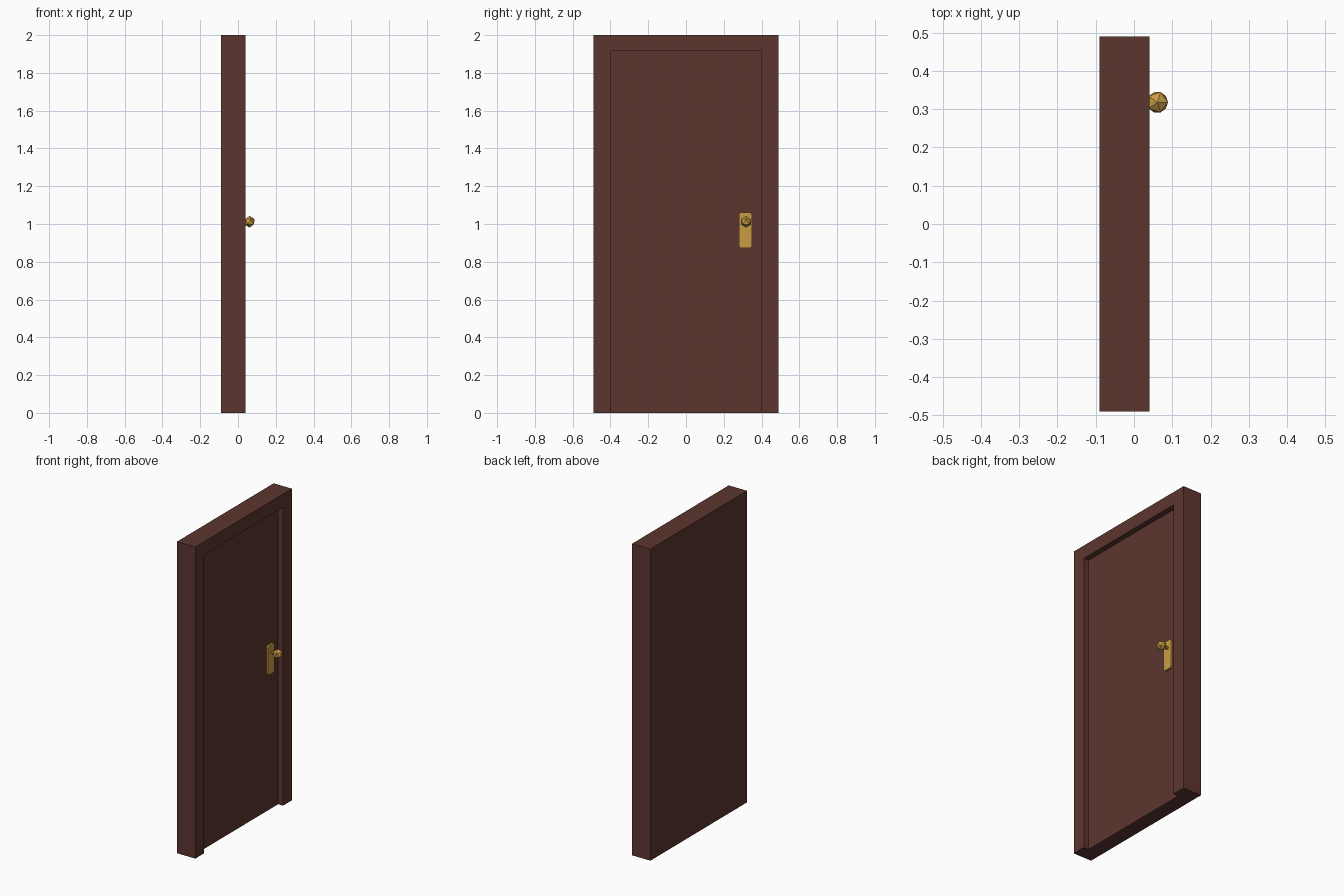
import bpy, bmesh, math
from mathutils import Matrix

if "Cube" in bpy.data.objects:
    bpy.data.objects.remove(bpy.data.objects["Cube"])


def material(name, rgb):
    m = bpy.data.materials.new(name)
    m.diffuse_color = (*rgb, 1.0)
    m.use_nodes = True
    m.node_tree.nodes["Principled BSDF"].inputs["Base Color"].default_value = m.diffuse_color
    return m


wood = material("dark_brown_wood", (0.107, 0.036, 0.028))
brass = material("brass", (0.59, 0.335, 0.058))


def add_object(name, bm, mat):
    bmesh.ops.recalc_face_normals(bm, faces=bm.faces)
    me = bpy.data.meshes.new(name)
    bm.to_mesh(me)
    bm.free()
    me.materials.append(mat)
    ob = bpy.data.objects.new(name, me)
    bpy.context.collection.objects.link(ob)
    return ob


def box(name, lo, hi, mat):
    bm = bmesh.new()
    bmesh.ops.create_cube(bm, size=1)
    for v in bm.verts:
        v.co = [(a + b) / 2 + c * (b - a) for a, b, c in zip(lo, hi, v.co)]
    return add_object(name, bm, mat)


# Door and frame: one slab with a shallow recess open at the floor
FRONT, PANEL = 0.04, 0.005
door = box("door_and_frame", (-0.09, -0.49, 0), (FRONT, 0.49, 2.0), wood)
cutter = box("recess_cutter", (PANEL, -0.40, -0.1), (0.2, 0.40, 1.915), wood)
cutter.hide_render = True
mod = door.modifiers.new("recess", 'BOOLEAN')
mod.operation = 'DIFFERENCE'
mod.solver = 'EXACT'
mod.object = cutter
bpy.context.view_layer.objects.active = door
bpy.ops.object.modifier_apply(modifier=mod.name)
bpy.data.objects.remove(cutter)

# Handle plate: clipped-corner profile extruded off the door panel
KY, KZ = 0.318, 1.012
y0, y1, z0, z1, c = 0.281, 0.349, 0.872, 1.062, 0.011
profile = [(y0 + c, z0), (y1 - c, z0), (y1, z0 + c), (y1, z1 - c),
           (y1 - c, z1), (y0 + c, z1), (y0, z1 - c), (y0, z0 + c)]
bm = bmesh.new()
face = bm.faces.new([bm.verts.new((PANEL - 0.003, y, z)) for y, z in profile])
ext = bmesh.ops.extrude_face_region(bm, geom=[face])
for v in ext["geom"]:
    if isinstance(v, bmesh.types.BMVert):
        v.co.x = PANEL + 0.011
add_object("handle_plate", bm, brass)

# Knob stem
bm = bmesh.new()
bmesh.ops.create_cone(bm, cap_ends=True, segments=8, radius1=0.01, radius2=0.01, depth=0.035,
                      matrix=Matrix.Translation((0.03, KY, KZ)) @ Matrix.Rotation(math.pi / 2, 4, 'Y'))
add_object("knob_stem", bm, brass)

# Faceted knob
bm = bmesh.new()
bmesh.ops.create_icosphere(bm, subdivisions=1, radius=0.031,
                           matrix=Matrix.Translation((0.061, KY, KZ)))
add_object("door_knob", bm, brass)
